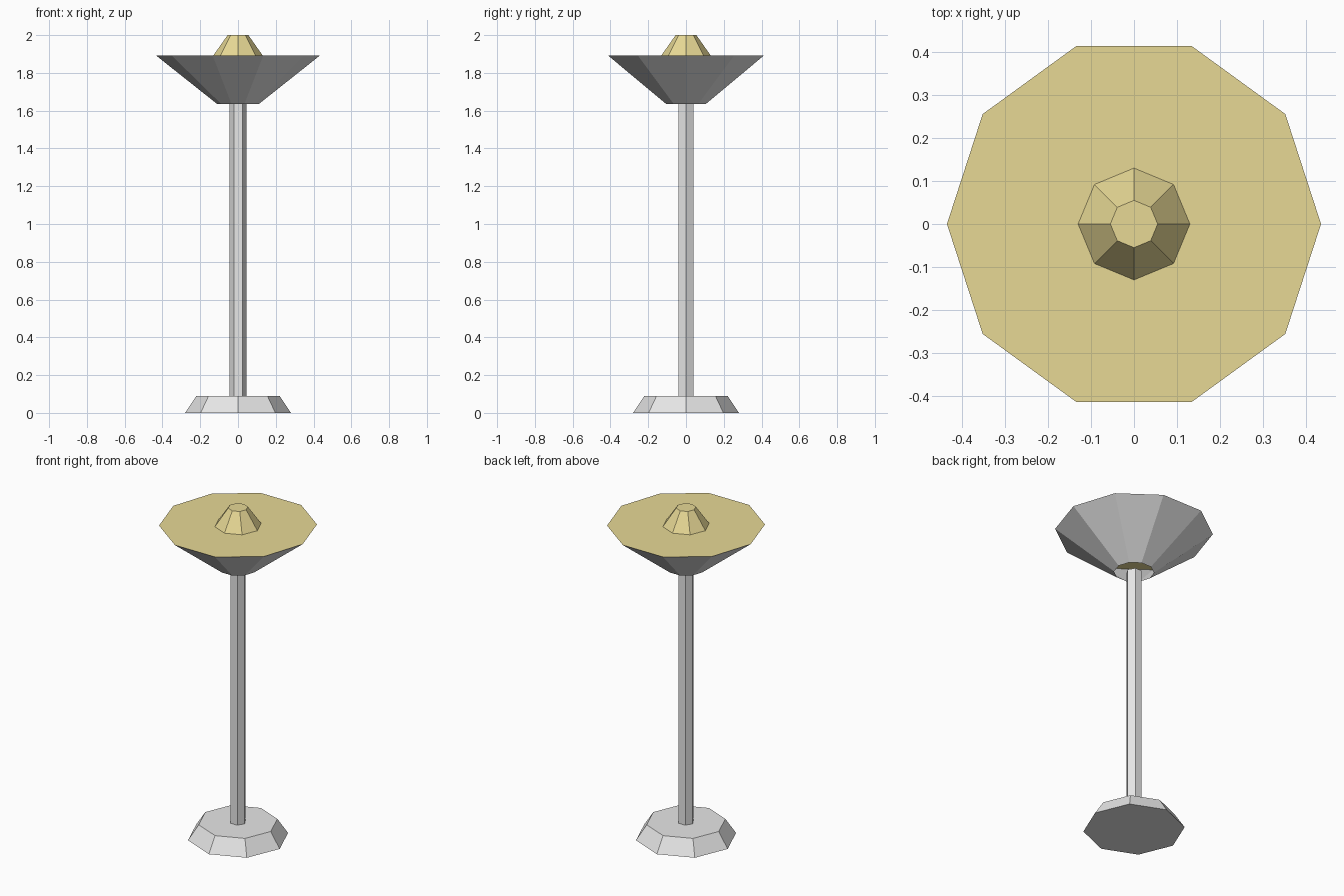
import bpy, bmesh, math

if "Cube" in bpy.data.objects:
    bpy.data.objects.remove(bpy.data.objects["Cube"])


def material(name, rgb):
    m = bpy.data.materials.new(name)
    m.diffuse_color = (*rgb, 1.0)
    m.use_nodes = True
    m.node_tree.nodes["Principled BSDF"].inputs["Base Color"].default_value = m.diffuse_color
    return m


grey = material("light grey metal", (0.8, 0.8, 0.8))
yellow = material("warm yellow glass", (0.8, 0.69, 0.30))


def lathe(name, sides, profile, mat, cap_bottom=True, cap_top=True):
    """Flat-sided solid from (radius, z) rings, first corner on +x."""
    bm = bmesh.new()
    rings = []
    for r, z in profile:
        rings.append([bm.verts.new((r * math.cos(2 * math.pi * i / sides),
                                    r * math.sin(2 * math.pi * i / sides), z))
                      for i in range(sides)])
    for low, high in zip(rings, rings[1:]):
        for i in range(sides):
            j = (i + 1) % sides
            bm.faces.new((low[i], low[j], high[j], high[i]))
    if cap_bottom:
        bm.faces.new(rings[0][::-1])
    if cap_top:
        bm.faces.new(rings[-1])
    mesh = bpy.data.meshes.new(name)
    bm.to_mesh(mesh)
    bm.free()
    mesh.materials.append(mat)
    obj = bpy.data.objects.new(name, mesh)
    bpy.context.collection.objects.link(obj)
    return obj


# Tapered octagonal foot
lathe("base", 8, [(0.28, 0.0), (0.22, 0.09)], grey)

# Hexagonal pole
lathe("pole", 6, [(0.045, 0.09), (0.045, 1.635)], grey)

# Ten-sided flaring shade, open underneath
lathe("shade", 10, [(0.11, 1.635), (0.435, 1.893)], grey, False, False)

# Flat diffuser closing the shade
lathe("diffuser", 10, [(0.435, 1.893)], yellow, False, True)

# Octagonal bulb on the diffuser
lathe("bulb", 8, [(0.13, 1.893), (0.055, 2.0)], yellow, False, True)
